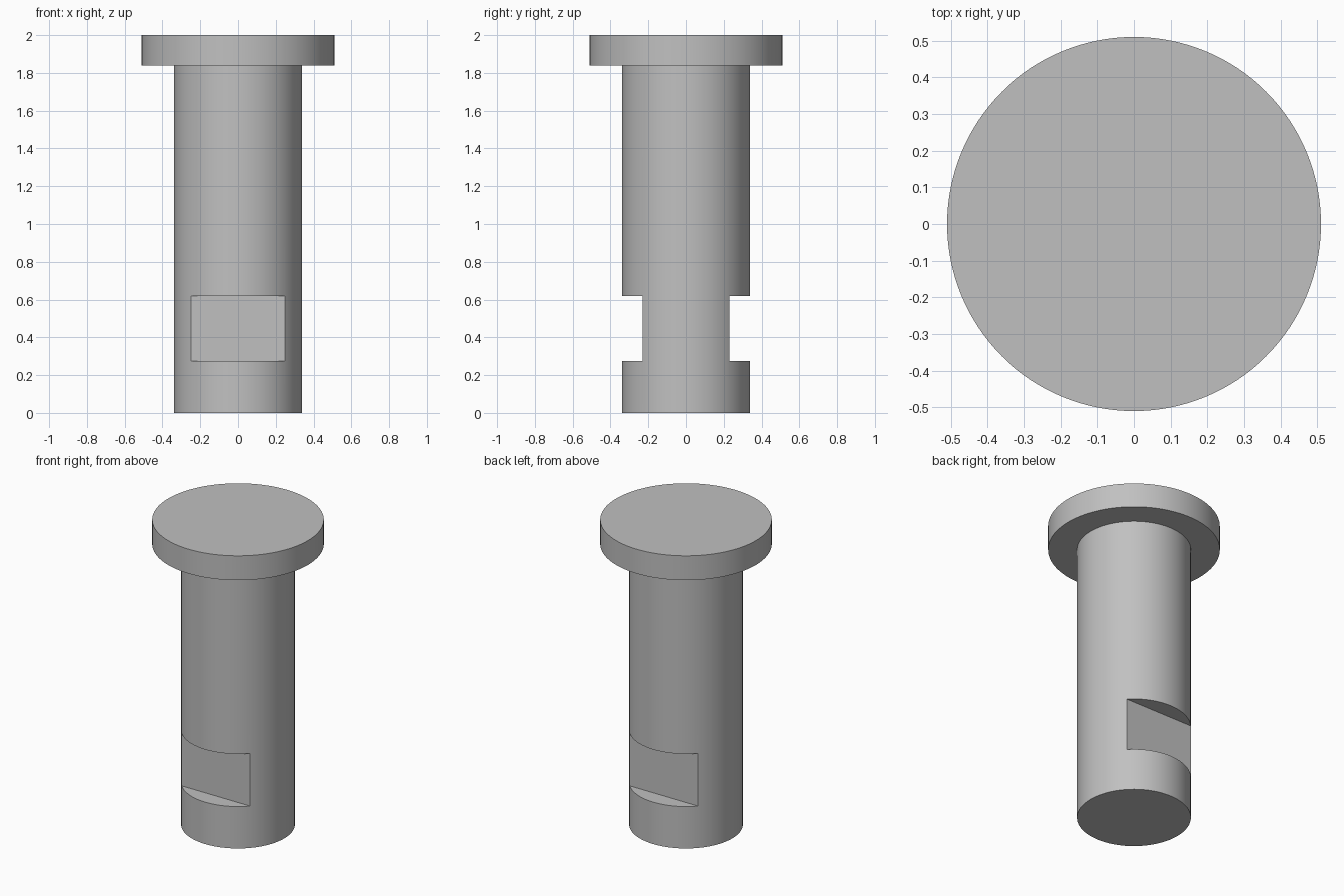
import bpy
import math

cube = bpy.data.objects.get("Cube")
if cube:
    bpy.data.objects.remove(cube, do_unlink=True)

SEGMENTS = 128
SHANK_R, HEAD_R = 0.338, 0.51
HEAD_Z, TOP_Z = 1.84, 2.0
SLOT_LOW, SLOT_HIGH, FLAT_Y = 0.275, 0.62, 0.23

# Plain grey metal
steel = bpy.data.materials.new("steel grey")
steel.use_nodes = True
colour = (0.53, 0.53, 0.53, 1)
steel.diffuse_color = colour
steel.node_tree.nodes["Principled BSDF"].inputs["Base Color"].default_value = colour


def lathe(name, profile):
    """Revolve (radius, z) points into a closed solid with flat end caps."""
    verts, faces = [], []
    for radius, z in profile:
        for i in range(SEGMENTS):
            a = math.tau * i / SEGMENTS
            verts.append((radius * math.cos(a), radius * math.sin(a), z))
    for ring in range(len(profile) - 1):
        low, high = ring * SEGMENTS, (ring + 1) * SEGMENTS
        for i in range(SEGMENTS):
            j = (i + 1) % SEGMENTS
            faces.append((low + i, low + j, high + j, high + i))
    faces.append(tuple(reversed(range(SEGMENTS))))
    faces.append(tuple(range(len(verts) - SEGMENTS, len(verts))))
    mesh = bpy.data.meshes.new(name)
    mesh.from_pydata(verts, [], faces)
    mesh.materials.append(steel)
    obj = bpy.data.objects.new(name, mesh)
    bpy.context.collection.objects.link(obj)
    return obj


# Headed pin: shank, shoulder and disc head in one solid
pin = lathe("headed_pin", [(SHANK_R, 0), (SHANK_R, HEAD_Z), (HEAD_R, HEAD_Z), (HEAD_R, TOP_Z)])
bpy.context.view_layer.objects.active = pin

# Locking flats milled into the front and back of the shank
for name, side in (("front_slot_cutter", -1), ("back_slot_cutter", 1)):
    depth = 0.3
    bpy.ops.mesh.primitive_cube_add(
        size=1, location=(0, side * (FLAT_Y + depth / 2), (SLOT_LOW + SLOT_HIGH) / 2))
    cutter = bpy.context.object
    cutter.name = name
    cutter.scale = (1, depth, SLOT_HIGH - SLOT_LOW)
    cutter.data.materials.append(steel)
    cutter.hide_render = True
    bpy.context.view_layer.update()
    cut = pin.modifiers.new(name, "BOOLEAN")
    cut.operation = "DIFFERENCE"
    cut.solver = "EXACT"
    cut.object = cutter
    bpy.context.view_layer.objects.active = pin
    bpy.ops.object.modifier_apply(modifier=cut.name)
    bpy.data.objects.remove(cutter, do_unlink=True)

# Smooth round walls with crisp edges
bpy.ops.object.select_all(action="DESELECT")
pin.select_set(True)
bpy.context.view_layer.objects.active = pin
bpy.ops.object.shade_smooth_by_angle(angle=math.radians(30))
